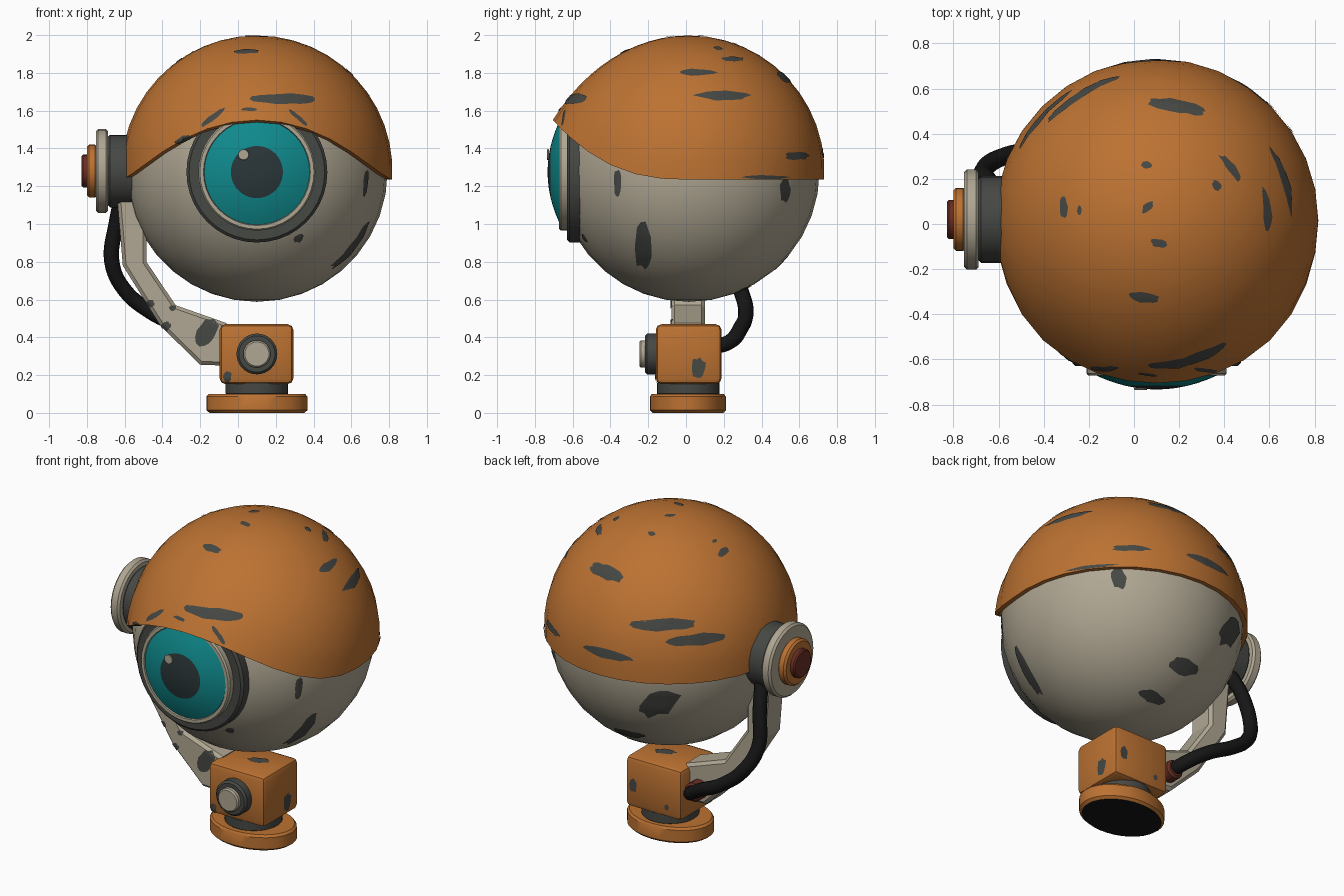
import bpy, bmesh, math, random
from mathutils import Vector
from mathutils.bvhtree import BVHTree

if "Cube" in bpy.data.objects:
    bpy.data.objects.remove(bpy.data.objects["Cube"])

random.seed(4)


def mat(name, rgb):
    m = bpy.data.materials.new(name)
    lin = [(c / 255 / 12.92) if c < 10 else ((c / 255 + 0.055) / 1.055) ** 2.4 for c in rgb]
    m.diffuse_color = (*lin, 1)
    m.use_nodes = True
    m.node_tree.nodes["Principled BSDF"].inputs["Base Color"].default_value = m.diffuse_color
    return m


ORANGE = mat("orange paint", (188, 114, 50))
CREAM = mat("cream paint", (176, 167, 147))
DARK = mat("dark metal", (70, 72, 68))
TEAL = mat("teal lens", (15, 138, 141))
PUPIL = mat("pupil dark", (42, 54, 56))
RED = mat("dark red", (104, 46, 36))
BLACK = mat("black rubber", (22, 22, 22))

CX, CY, CZ = 0.1, 0.015, 1.28      # centre of the ball


def finish(name, bm, mats, angle=35, recalc=True):
    if recalc:
        bmesh.ops.recalc_face_normals(bm, faces=bm.faces)
    me = bpy.data.meshes.new(name)
    bm.to_mesh(me)
    bm.free()
    for m in mats:
        me.materials.append(m)
    me.shade_smooth()
    me.set_sharp_from_angle(angle=math.radians(angle))
    ob = bpy.data.objects.new(name, me)
    bpy.context.collection.objects.link(ob)
    return ob


AXES = {"z": ((1, 0, 0), (0, 1, 0), (0, 0, 1)),
        "-y": ((1, 0, 0), (0, 0, 1), (0, -1, 0)),
        "y": ((-1, 0, 0), (0, 0, 1), (0, 1, 0)),
        "-x": ((0, -1, 0), (0, 0, 1), (-1, 0, 0))}


def lathe(name, prof, axis, centre, mats, seg=32, sv=1.0, seg_mat=None):
    """Turn (radius, height) points round an axis; sv squashes one direction."""
    u, v, w = (Vector(a) for a in AXES[axis])
    c = Vector(centre)
    bm = bmesh.new()
    rings = []
    for r, h in prof:
        n = 1 if r == 0 else seg
        rings.append([bm.verts.new(c + w * h + u * r * math.cos(2 * math.pi * i / seg)
                                   + v * r * sv * math.sin(2 * math.pi * i / seg)) for i in range(n)])
    for k, (a, b) in enumerate(zip(rings, rings[1:])):
        for i in range(seg):
            j = (i + 1) % seg
            vs = []
            for x in (a[i % len(a)], a[j % len(a)], b[j % len(b)], b[i % len(b)]):
                if x not in vs:
                    vs.append(x)
            f = bm.faces.new(vs)
            f.material_index = seg_mat[k] if seg_mat else 0
    return finish(name, bm, mats)


def disc(name, r, h0, h1, axis, centre, m, bev=0.012, **kw):
    """Cylinder with a chamfer at both ends."""
    prof = [(0, h0), (r - bev, h0), (r, h0 + bev), (r, h1 - bev), (r - bev, h1), (0, h1)]
    return lathe(name, prof, axis, centre, [m], **kw)


# --- foot, neck and base block
foot = lathe("foot", [(0, 0), (0.25, 0), (0.268, 0.014), (0.268, 0.086), (0.255, 0.1), (0, 0.1)],
             "z", (CX, 0.01, 0), [ORANGE, BLACK], sv=0.75, seg_mat=[1, 0, 0, 0, 0])
disc("neck", 0.165, 0.09, 0.17, "z", (CX, 0.012, 0), DARK)
bm = bmesh.new()
bmesh.ops.create_cube(bm, size=1)
for p in bm.verts:
    p.co = Vector((0.098 + p.co.x * 0.39, 0.014 + p.co.y * 0.348, 0.311 + p.co.z * 0.317))
bmesh.ops.bevel(bm, geom=bm.edges[:], offset=0.03, segments=2, profile=0.5, affect='EDGES')
block = finish("base_block", bm, [ORANGE])
disc("knob_ring", 0.108, 0.12, 0.218, "-y", (CX, 0, 0.312), DARK)
disc("knob_cap", 0.072, 0.2, 0.246, "-y", (CX, 0, 0.312), CREAM, bev=0.008)

# --- bent support arm
outline = [(-0.64, 1.14), (-0.61, 0.78), (-0.41, 0.46), (-0.2, 0.255), (-0.06, 0.25),
           (-0.06, 0.475), (-0.33, 0.57), (-0.485, 0.8), (-0.485, 0.97), (-0.55, 1.14)]
bm = bmesh.new()
face = bm.faces.new([bm.verts.new((x, -0.078, z)) for x, z in outline])
ext = bmesh.ops.extrude_face_region(bm, geom=[face])
bmesh.ops.translate(bm, vec=(0, 0.178, 0), verts=[g for g in ext["geom"] if isinstance(g, bmesh.types.BMVert)])
bmesh.ops.recalc_face_normals(bm, faces=bm.faces)
long_edges = [e for e in bm.edges if abs(e.verts[0].co.y - e.verts[1].co.y) < 0.01]
bmesh.ops.bevel(bm, geom=long_edges, offset=0.018, segments=1, affect='EDGES')
arm = finish("support_arm", bm, [CREAM], angle=25)

# --- side hub
hub = (0, 0.02, CZ)
disc("hub_drum", 0.192, 0.5, 0.69, "-x", hub, DARK)
disc("hub_plate", 0.222, 0.688, 0.752, "-x", hub, CREAM)
disc("hub_cap", 0.14, 0.745, 0.8, "-x", hub, ORANGE)
disc("hub_button", 0.087, 0.79, 0.828, "-x", hub, RED, bev=0.008)

# --- ball
bm = bmesh.new()
bmesh.ops.create_uvsphere(bm, u_segments=32, v_segments=18, radius=0.692)
bmesh.ops.translate(bm, vec=(CX, CY, CZ), verts=bm.verts)
ball = finish("ball", bm, [CREAM], angle=60)

# --- upper shell with a rim that rises over the eye
R, SEG, ROWS = 0.718, 32, 12
bm = bmesh.new()
layers = []
for rad in (R, R - 0.03):
    top = bm.verts.new((CX, CY, CZ + rad))
    grid = []
    for i in range(SEG):
        a = 2 * math.pi * i / SEG
        front = max(0, math.cos(a))
        z = 0.0
        for _ in range(30):        # solve the rim height for this direction
            t = max(0, (math.sqrt(R * R - z * z) + 0.035 * front) * math.cos(a) / 0.7)
            z = 0.5 * z + 0.5 * (1.235 - CZ + 0.315 * t ** 2.6)
        rim = math.acos(z / R)
        col = []
        for k in range(1, ROWS + 1):
            s = k / ROWS
            q = rim * s
            push = 0.055 * front ** 2 * s ** 3
            col.append(bm.verts.new((CX + rad * math.sin(q) * math.sin(a),
                                     CY - rad * math.sin(q) * math.cos(a) - push,
                                     CZ + rad * math.cos(q))))
        grid.append(col)
    for i in range(SEG):
        g, h = grid[i], grid[(i + 1) % SEG]
        bm.faces.new((top, g[0], h[0]))
        for k in range(ROWS - 1):
            bm.faces.new((g[k], g[k + 1], h[k + 1], h[k]))
    layers.append(grid)
for i in range(SEG):
    j = (i + 1) % SEG
    bm.faces.new((layers[0][i][-1], layers[1][i][-1], layers[1][j][-1], layers[0][j][-1]))
bm.normal_update()
shell = finish("upper_shell", bm, [ORANGE], angle=50)

# --- eye
eye = (CX, 0, 1.275)
disc("eye_housing", 0.373, 0.45, 0.63, "-y", eye, DARK, bev=0.014, seg=40)
lathe("eye_trim", [(0, 0.6), (0.31, 0.6), (0.31, 0.662), (0.302, 0.672), (0.283, 0.672), (0.278, 0.655), (0, 0.655)],
      "-y", eye, [CREAM], seg=40)
radii = [0.279, 0.255, 0.22, 0.18, 0.138, 0.09, 0.045, 0]
lathe("eye_lens", [(0, 0.64), (0.279, 0.64)] + [(r, 0.733 - 0.068 * (r / 0.28) ** 2) for r in radii],
      "-y", eye, [TEAL, PUPIL], seg=40, seg_mat=[0, 0, 0, 0, 0, 0, 1, 1, 1])
disc("eye_glint", 0.029, 0.726, 0.735, "-y", (0.029, 0, 1.367), CREAM, bev=0.002, seg=16)

# --- cable and its socket
cu = bpy.data.curves.new("cable", 'CURVE')
cu.dimensions = '3D'
cu.bevel_depth = 0.041
cu.bevel_resolution = 3
cu.use_fill_caps = True
path = [(-0.61, 0.12, 1.16), (-0.645, 0.19, 1.0), (-0.668, 0.235, 0.8), (-0.6, 0.29, 0.65),
        (-0.47, 0.317, 0.54), (-0.3, 0.29, 0.45), (-0.185, 0.22, 0.37), (-0.165, 0.12, 0.35)]
sp = cu.splines.new('BEZIER')
sp.bezier_points.add(len(path) - 1)
for bp, co in zip(sp.bezier_points, path):
    bp.co = co
    bp.handle_left_type = bp.handle_right_type = 'AUTO'
sp.resolution_u = 6
cu.materials.append(BLACK)
bpy.context.collection.objects.link(bpy.data.objects.new("cable", cu))
disc("cable_socket", 0.058, 0.08, 0.175, "y", (-0.165, 0, 0.35), RED, seg=16)

# --- worn paint chips: thin plates projected on a part along a viewing direction
s, c = math.sin(math.radians(25)), math.cos(math.radians(25))
VIEWS = {"front": ((1, 0, 0), (0, 0, 1), (0, 0, 0)), "right": ((0, 1, 0), (0, 0, 1), (0, 0, 0)),
         "top": ((1, 0, 0), (0, 1, 0), (0, 0, 0)), "back": ((-1, 0, 0), (0, 0, 1), (0, 0, 0)),
         "back_left": ((-0.8, -0.6, 0), (0.6 * s, -0.8 * s, c), (CX, CY, CZ)),
         "back_low": ((-0.8, 0.6, 0), (0.6 * s, 0.8 * s, c), (CX, CY, CZ))}


def chips(target, view, specs):
    """Each spec: across, up, length, width, angle in degrees."""
    tree = BVHTree.FromObject(target, bpy.context.evaluated_depsgraph_get())
    u, v, o = (Vector(a) for a in VIEWS[view])
    d = u.cross(v)
    bm = bmesh.new()
    N, K = 14, 4
    for a, b, ln, wd, ang in specs:
        def cast(p, q):
            hit, n, _, dist = tree.ray_cast(o + u * (a + p) + v * (b + q) + d * 4, -d)
            return (hit + n * 0.004, dist) if hit and n.dot(d) > 0.03 else None
        mid = cast(0, 0)
        if not mid:
            continue
        ca, sa = math.cos(math.radians(ang)), math.sin(math.radians(ang))
        prev = [bm.verts.new(mid[0])] * N
        jag = [random.uniform(0.78, 1.08) for _ in range(N)]
        last = [mid[0]] * N
        for k in range(1, K + 1):
            ring = []
            for i in range(N):
                th = 2 * math.pi * i / N
                p = ln / 2 * math.cos(th) * jag[i] * k / K
                q = wd / 2 * math.sin(th) * jag[i] * k / K
                h = cast(p * ca - q * sa, p * sa + q * ca)
                if h and abs(h[1] - mid[1]) < 0.3:
                    last[i] = h[0]
                ring.append(bm.verts.new(last[i]))
            for i in range(N):
                j = (i + 1) % N
                bm.faces.new((prev[i], ring[i], ring[j]) if k == 1 else (prev[i], ring[i], ring[j], prev[j]))
            prev = ring
    bmesh.ops.dissolve_degenerate(bm, dist=1e-5, edges=bm.edges)
    finish(target.name + "_chips_" + view, bm, [DARK], angle=60, recalc=False)


chips(shell, "front", [(0.24, 1.66, 0.35, 0.06, 0), (0.045, 1.91, 0.14, 0.024, 0), (-0.13, 1.565, 0.17, 0.03, 38),
                       (-0.27, 1.445, 0.14, 0.05, 10), (0.06, 1.605, 0.09, 0.02, 0), (0.32, 1.56, 0.13, 0.025, -40)])
chips(shell, "right", [(-0.58, 1.66, 0.12, 0.06, 0), (0.055, 1.8, 0.22, 0.038, 0), (0.245, 1.87, 0.12, 0.028, 0),
                       (0.19, 1.68, 0.3, 0.055, 0), (0.51, 1.78, 0.07, 0.03, -30), (0.585, 1.36, 0.13, 0.045, 0),
                       (0.42, 1.247, 0.24, 0.025, 0)])
chips(shell, "top", [(0.185, 0.52, 0.26, 0.06, -10), (0.11, -0.085, 0.08, 0.04, -15), (0.06, 0.075, 0.07, 0.035, 45),
                     (0.055, 0.26, 0.05, 0.035, 0), (-0.31, 0.075, 0.04, 0.1, 0), (-0.24, 0.06, 0.02, 0.045, 0),
                     (0.365, 0.17, 0.04, 0.055, 20)])
chips(shell, "back_left", [(-0.05, 0, 0.39, 0.08, 0), (0.125, -0.09, 0.35, 0.07, 4), (-0.37, -0.165, 0.28, 0.06, -16)])
chips(ball, "right", [(-0.36, 1.22, 0.045, 0.14, 0), (-0.225, 0.885, 0.105, 0.25, 0), (0.52, 1.185, 0.06, 0.14, 0)])
chips(ball, "front", [(0.32, 0.925, 0.06, 0.04, 30)])
chips(ball, "back_left", [(-0.085, -0.45, 0.26, 0.14, 20)])
chips(ball, "back_low", [(0.33, -0.285, 0.17, 0.1, -10), (0.155, -0.46, 0.16, 0.07, -15), (0.52, -0.49, 0.06, 0.06, 0)])
chips(arm, "front", [(-0.165, 0.43, 0.17, 0.1, 62), (-0.385, 0.455, 0.07, 0.05, 45), (-0.465, 0.58, 0.05, 0.04, 0),
                     (-0.345, 0.555, 0.04, 0.03, 0)])
chips(block, "front", [(-0.055, 0.19, 0.045, 0.065, 0)])
chips(block, "right", [(0.065, 0.24, 0.085, 0.11, 0)])
chips(block, "top", [(0.13, 0.02, 0.13, 0.07, 20)])
chips(block, "back", [(-0.235, 0.3, 0.06, 0.09, 0), (0.0, 0.22, 0.03, 0.04, 0)])
